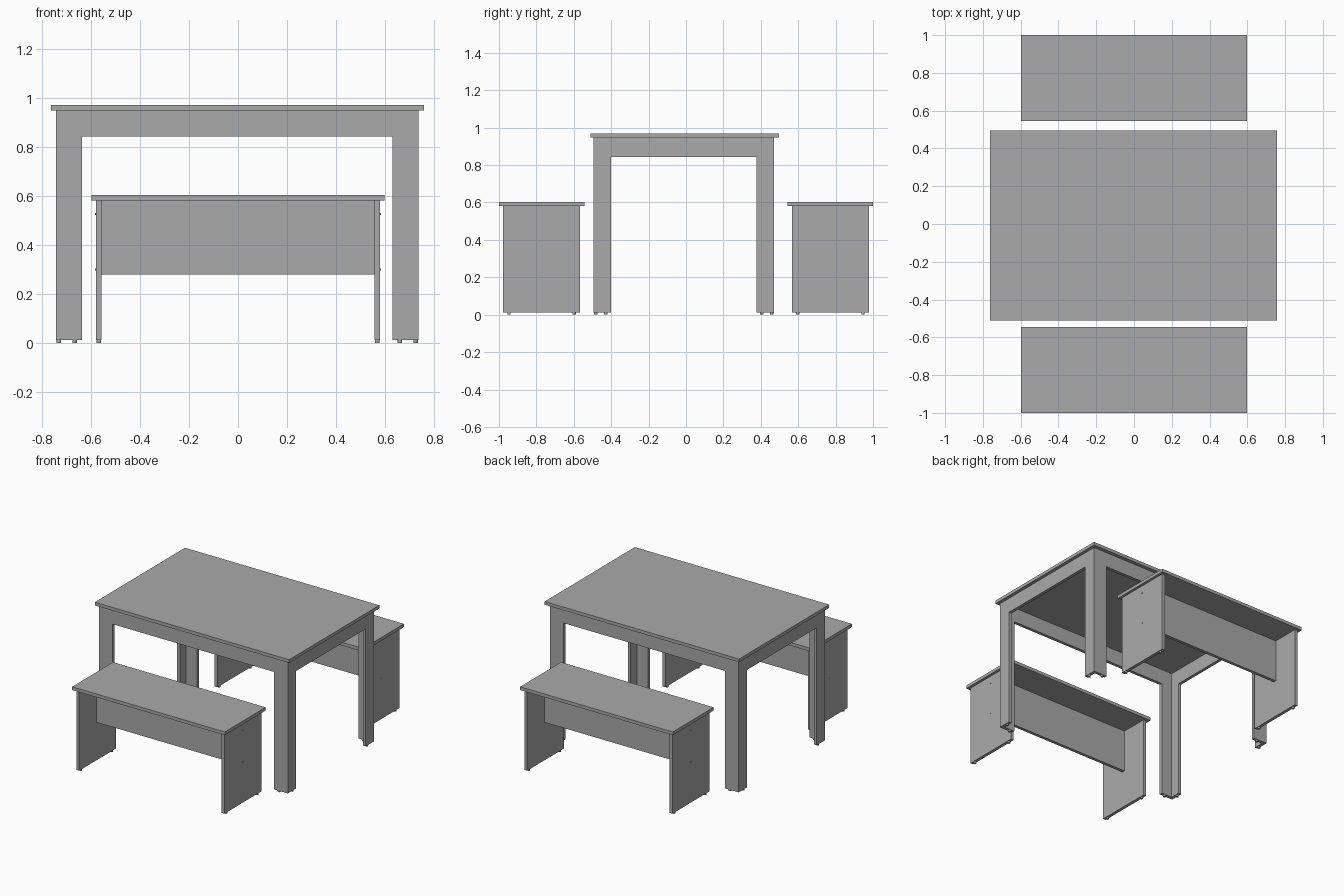
import bpy, math

if "Cube" in bpy.data.objects:
    bpy.data.objects.remove(bpy.data.objects["Cube"])

T = 0.022  # board thickness

mat = bpy.data.materials.new("grey board")
mat.diffuse_color = (0.4, 0.4, 0.4, 1)
mat.use_nodes = True
mat.node_tree.nodes["Principled BSDF"].inputs["Base Color"].default_value = mat.diffuse_color


def board(name, x, y, z):
    """Box between the given (min, max) ranges."""
    bpy.ops.mesh.primitive_cube_add(size=1)
    o = bpy.context.object
    o.name = name
    c = [(a + b) / 2 for a, b in (x, y, z)]
    s = [abs(b - a) for a, b in (x, y, z)]
    for v in o.data.vertices:
        v.co = [v.co[i] * s[i] + c[i] for i in range(3)]
    o.data.materials.append(mat)
    return o


def disc(name, loc, r, depth, rot=(0, 0, 0)):
    bpy.ops.mesh.primitive_cylinder_add(vertices=12, radius=r, depth=depth,
                                        location=loc, rotation=rot)
    o = bpy.context.object
    o.name = name
    o.data.materials.append(mat)


def foot(x, y):
    disc("foot_glide", (x, y, 0.006), 0.009, 0.012)


# Table: the top sits very slightly off centre
CX, CY = -0.003, -0.012
HX, HY = 0.738, 0.482       # outer half size of the leg frame
LX, LY = 0.106, 0.093       # leg widths
board("table_top", (-0.762, 0.758), (-0.511, 0.496), (0.947, 0.97))

for sx in (-1, 1):
    xo = CX + sx * HX
    xi = xo - sx * T
    for sy in (-1, 1):
        yo = CY + sy * HY
        # L-shaped leg of two boards
        board("leg_side_board", (xo, xi), (yo, yo - sy * LY), (0.012, 0.947))
        board("leg_face_board", (xi, xo - sx * LX), (yo, yo - sy * T), (0.012, 0.947))
        foot(xo - sx * T / 2, yo - sy * 0.065)
        foot(xo - sx * 0.075, yo - sy * T / 2)
    # short apron
    board("apron_end", (xo, xi), (CY - HY + LY, CY + HY - LY), (0.842, 0.947))
for sy in (-1, 1):
    # long apron
    yo = CY + sy * HY
    board("apron_long", (CX - HX + LX, CX + HX - LX), (yo, yo - sy * T), (0.842, 0.947))

# Benches
for sy in (-1, 1):
    yc = sy * 0.772
    board("bench_seat", (-0.597, 0.597), (sy * 0.544, sy * 1.0), (0.58, 0.603))
    board("bench_stretcher", (-0.557, 0.557), (yc - T / 2, yc + T / 2), (0.279, 0.58))
    for sx in (-1, 1):
        board("bench_end", (sx * 0.579, sx * 0.557), (yc - 0.206, yc + 0.206), (0.012, 0.58))
        for d in (-0.174, 0.174):
            foot(sx * 0.568, yc + d)
        for z in (0.525, 0.3):
            disc("bench_screw", (sx * 0.579, yc, z), 0.004, 0.006, (0, math.pi / 2, 0))
